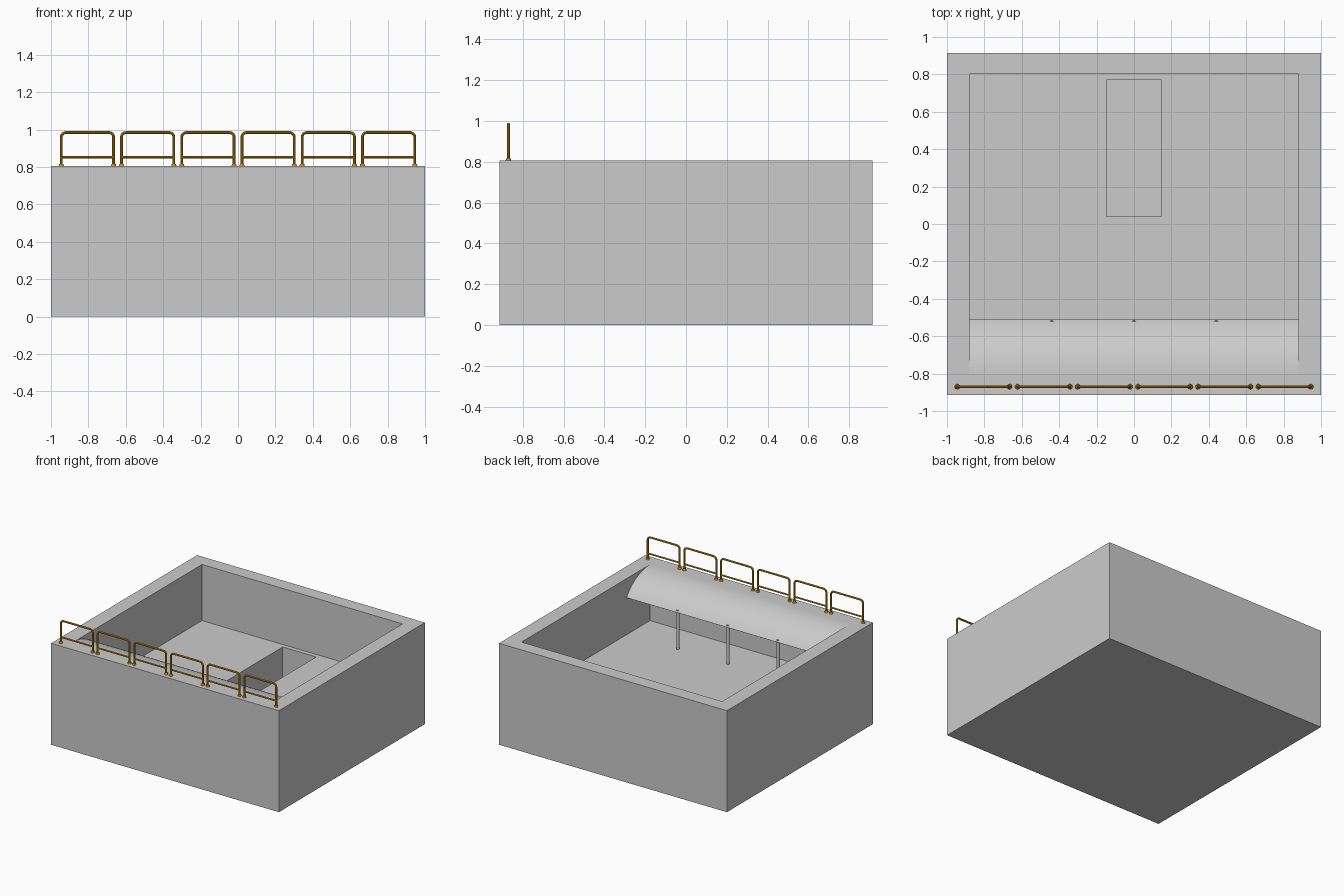
import bpy, bmesh, math

if "Cube" in bpy.data.objects:
    bpy.data.objects.remove(bpy.data.objects["Cube"])

def material(name, rgb):
    m = bpy.data.materials.new(name)
    m.diffuse_color = (*rgb, 1)
    m.use_nodes = True
    m.node_tree.nodes["Principled BSDF"].inputs["Base Color"].default_value = m.diffuse_color
    return m

CONCRETE = material("concrete_grey", (0.6, 0.6, 0.6))
YELLOW = material("safety_yellow", (0.60, 0.27, 0.006))

TOP, FLOOR, PIT = 0.805, 0.36, 0.10
WALL_X, WALL_Y = 0.88, 0.805

def add_object(name, bm, mat, smooth=False):
    bmesh.ops.recalc_face_normals(bm, faces=bm.faces)
    me = bpy.data.meshes.new(name)
    bm.to_mesh(me)
    bm.free()
    me.materials.append(mat)
    ob = bpy.data.objects.new(name, me)
    bpy.context.collection.objects.link(ob)
    if smooth:
        bpy.ops.object.select_all(action='DESELECT')
        ob.select_set(True)
        bpy.context.view_layer.objects.active = ob
        bpy.ops.object.shade_smooth_by_angle(angle=math.radians(40))
    return ob

def add_cylinder(bm, x, y, z0, z1, r0, r1, sides=16):
    ret = bmesh.ops.create_cone(bm, cap_ends=True, segments=sides,
                                radius1=r0, radius2=r1, depth=z1 - z0)
    bmesh.ops.translate(bm, verts=ret["verts"], vec=(x, y, (z0 + z1) / 2))

# Basin: rectangular rings stepping from the base, over the rim, down into the pit
bm = bmesh.new()
levels = [(-1, 1, -0.915, 0.915, 0), (-1, 1, -0.915, 0.915, TOP),
          (-WALL_X, WALL_X, -WALL_Y, WALL_Y, TOP),
          (-WALL_X, WALL_X, -WALL_Y, WALL_Y, FLOOR),
          (-0.147, 0.147, 0.04, 0.77, FLOOR), (-0.147, 0.147, 0.04, 0.77, PIT)]
rings = [[bm.verts.new(p) for p in ((a, c, z), (b, c, z), (b, d, z), (a, d, z))]
         for a, b, c, d, z in levels]
for lo, hi in zip(rings, rings[1:]):
    for i in range(4):
        j = (i + 1) % 4
        bm.faces.new((lo[i], lo[j], hi[j], hi[i]))
bm.faces.new(rings[0])
bm.faces.new(rings[-1])
add_object("basin", bm, CONCRETE)

# Curved canopy: arc that leaves the front rim level and bends downward
R, THICK, STEPS = 0.365, 0.006, 16
SWEEP = math.asin((WALL_Y - 0.51) / R)
angles = [SWEEP * i / STEPS for i in range(STEPS + 1)]

def arc(radius):
    return [(-WALL_Y + radius * math.sin(t), TOP - R + radius * math.cos(t)) for t in angles]

profile = arc(R) + arc(R - THICK)[::-1]
bm = bmesh.new()
ends = [[bm.verts.new((x, y, z)) for y, z in profile] for x in (-WALL_X, WALL_X)]
n = len(profile)
for i in range(n):
    j = (i + 1) % n
    bm.faces.new((ends[0][i], ends[0][j], ends[1][j], ends[1][i]))
for e in ends:
    bm.faces.new(e)
add_object("curved_canopy", bm, CONCRETE, True)

# Posts carrying the canopy lip
POST_Y = -0.527
post_top = TOP - R + math.sqrt(R * R - (POST_Y + WALL_Y) ** 2) - THICK
bm = bmesh.new()
for x in (-0.44, 0, 0.44):
    add_cylinder(bm, x, POST_Y, FLOOR, post_top, 0.012, 0.012)
add_object("canopy_posts", bm, CONCRETE, True)

# Guard rails: six hoops with a lower bar and foot flanges
RAIL_Y, HALF, RAIL_TOP, BEND = -0.87, 0.14, 0.984, 0.025
centres = [(i - 2.5) * 0.322 for i in range(6)]

def add_tubes(name, paths, radius):
    cu = bpy.data.curves.new(name, 'CURVE')
    cu.dimensions = '3D'
    cu.bevel_depth = radius
    cu.bevel_resolution = 2
    cu.use_fill_caps = True
    for path in paths:
        sp = cu.splines.new('POLY')
        sp.points.add(len(path) - 1)
        for p, (x, z) in zip(sp.points, path):
            p.co = (x, RAIL_Y, z, 1)
    tmp = bpy.data.objects.new(name + "_path", cu)
    bpy.context.collection.objects.link(tmp)
    dg = bpy.context.evaluated_depsgraph_get()
    me = bpy.data.meshes.new_from_object(tmp.evaluated_get(dg))
    bpy.data.objects.remove(tmp)
    bm = bmesh.new()
    bm.from_mesh(me)
    for f in bm.faces:
        f.material_index = 0
    add_object(name, bm, YELLOW, True)

def hoop(cx):
    left = [(-HALF, TOP)]
    for i in range(7):
        t = math.pi / 2 * i / 6
        left.append((-HALF + BEND - BEND * math.cos(t), RAIL_TOP - BEND + BEND * math.sin(t)))
    return [(cx + x, z) for x, z in left] + [(cx - x, z) for x, z in reversed(left)]

add_tubes("rail_hoops", [hoop(c) for c in centres], 0.0075)
add_tubes("rail_lower_bars", [[(c - HALF, 0.852), (c + HALF, 0.852)] for c in centres], 0.0065)
bm = bmesh.new()
for c in centres:
    for s in (-1, 1):
        add_cylinder(bm, c + s * HALF, RAIL_Y, TOP, TOP + 0.012, 0.014, 0.011)
add_object("rail_feet", bm, YELLOW, True)
